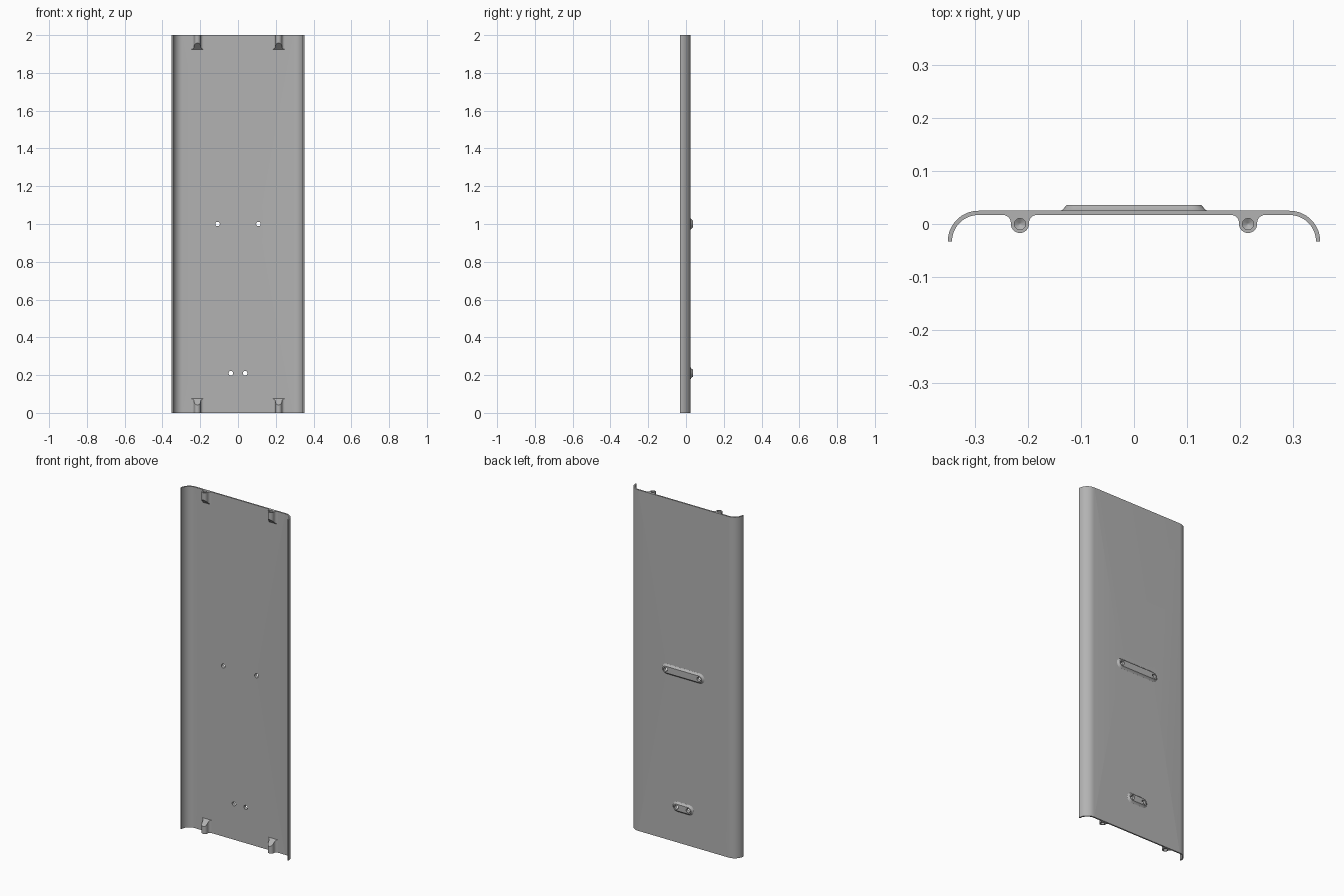
import bpy, bmesh, math
from mathutils import Matrix

if "Cube" in bpy.data.objects:
    bpy.data.objects.remove(bpy.data.objects["Cube"])

grey = bpy.data.materials.new("grey plastic")
grey.diffuse_color = (0.45, 0.45, 0.45, 1)
grey.use_nodes = True
grey.node_tree.nodes["Principled BSDF"].inputs["Base Color"].default_value = grey.diffuse_color


def arc(cx, cy, r, a0, a1, n):
    """Points on an arc, angles in degrees."""
    return [(cx + r * math.cos(math.radians(a0 + (a1 - a0) * i / n)),
             cy + r * math.sin(math.radians(a0 + (a1 - a0) * i / n))) for i in range(n + 1)]


def loft(name, rings, smooth=True):
    """Capped solid through rings of 3D points."""
    bm = bmesh.new()
    loops = [[bm.verts.new(p) for p in ring] for ring in rings]
    n = len(loops[0])
    for a, b in zip(loops, loops[1:]):
        for i in range(n):
            j = (i + 1) % n
            bm.faces.new((a[i], a[j], b[j], b[i]))
    bm.faces.new(loops[0])
    bm.faces.new(loops[-1])
    bmesh.ops.recalc_face_normals(bm, faces=bm.faces)
    mesh = bpy.data.meshes.new(name)
    bm.to_mesh(mesh)
    bm.free()
    mesh.materials.append(grey)
    ob = bpy.data.objects.new(name, mesh)
    bpy.context.collection.objects.link(ob)
    return ob


def cut(ob, cutter):
    mod = ob.modifiers.new("hole", 'BOOLEAN')
    mod.operation, mod.solver, mod.object = 'DIFFERENCE', 'EXACT', cutter
    cutter.hide_render = True
    cutter.hide_set(True)


def shade(ob):
    bpy.ops.object.select_all(action='DESELECT')
    ob.select_set(True)
    bpy.context.view_layer.objects.active = ob
    bpy.ops.object.shade_smooth_by_angle(angle=math.radians(30))


# Curved-edge panel, extruded along its full height
BACK, INNER, EDGE = 0.025, 0.017, 0.293
outer = arc(EDGE, BACK - 0.058, 0.058, 0, 90, 14)
inner = arc(EDGE, BACK - 0.058, 0.050, 90, 0, 14)
profile = (outer + [(-x, y) for x, y in reversed(outer)]
           + [(-x, y) for x, y in reversed(inner)] + inner)
panel = loft("panel", [[(x, y, z) for x, y in profile] for z in (0, 2)])

# Raised mounting pads on the back, each with two through holes
for name, z, half in (("middle_pad", 1.0, 0.108), ("lower_pad", 0.21, 0.038)):
    rings = []
    for r, y in ((0.030, BACK), (0.0265, BACK + 0.002), (0.0205, BACK + 0.009), (0.019, BACK + 0.011)):
        stadium = arc(half, z, r, -90, 90, 12) + arc(-half, z, r, 90, 270, 12)
        rings.append([(px, y, pz) for px, pz in stadium])
    pad = loft(name, rings)
    for side in (-1, 1):
        circle = arc(side * half, z, 0.012, 0, 345, 23)
        hole = loft(name + "_hole_cutter", [[(px, y, pz) for px, pz in circle] for y in (-0.05, 0.1)])
        cut(panel, hole)
        cut(pad, hole)
    shade(pad)
shade(panel)

# Filleted screw bosses at both ends, with sloped inner ends and blind holes
R = 0.017
half_boss = arc(R + 0.015, INNER - 0.015, 0.015, 90, 180, 6) + arc(0, 0, R, 0, -90, 8)
boss = half_boss + [(-x, y) for x, y in reversed(half_boss[:-1])]
for side in (-1, 1):
    cx = side * 0.215
    for end, flip in (("lower", False), ("upper", True)):
        up = (lambda z: 2 - z) if flip else (lambda z: z)
        ob = loft(end + "_screw_boss", [
            [(cx + x, y, up(0)) for x, y in boss],
            [(cx + x, y, up(0.042 + (y + R) * 0.97)) for x, y in boss]])
        hole = loft(end + "_screw_hole_cutter", [
            [(cx + x, y, up(z)) for x, y in arc(0, 0, r, 0, 345, 23)]
            for z, r in ((-0.01, 0.0105), (0.028, 0.0105), (0.034, 0.001))])
        cut(ob, hole)
        shade(ob)
